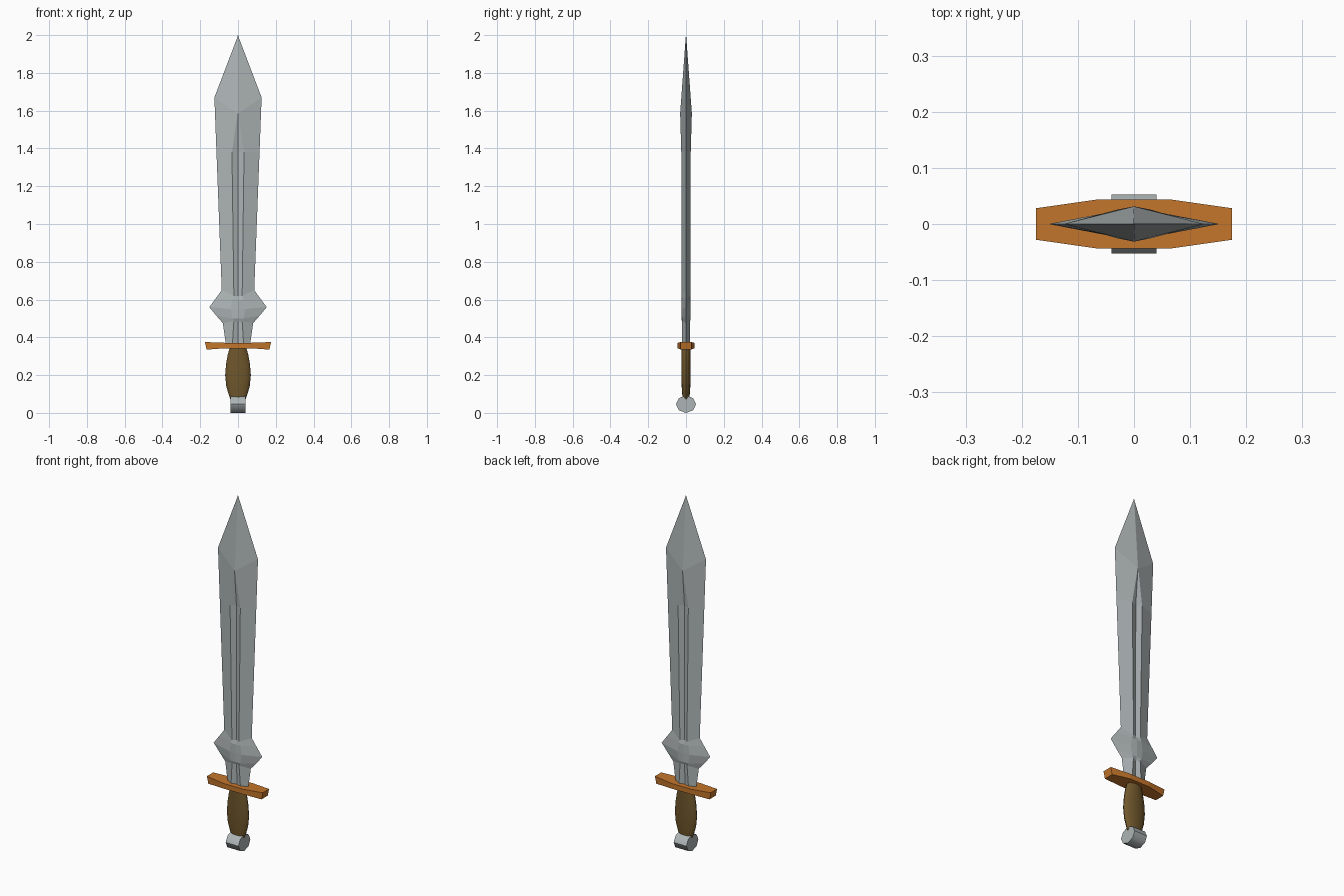
import bpy, bmesh, math
from mathutils import Matrix

cube = bpy.data.objects.get("Cube")
if cube:
    bpy.data.objects.remove(cube, do_unlink=True)


def material(name, colour):
    mat = bpy.data.materials.new(name)
    mat.use_nodes = True
    mat.diffuse_color = (*colour, 1)
    mat.node_tree.nodes["Principled BSDF"].inputs["Base Color"].default_value = (*colour, 1)
    return mat


steel = material("steel", (0.42, 0.46, 0.465))
leather = material("brown grip", (0.16, 0.095, 0.025))
bronze = material("orange bronze", (0.55, 0.18, 0.025))


def finish(bm, name, mat, smooth=None):
    bmesh.ops.remove_doubles(bm, verts=bm.verts, dist=0.0001)
    bmesh.ops.recalc_face_normals(bm, faces=bm.faces)
    mesh = bpy.data.meshes.new(name)
    bm.to_mesh(mesh)
    bm.free()
    mesh.materials.append(mat)
    obj = bpy.data.objects.new(name, mesh)
    bpy.context.collection.objects.link(obj)
    if smooth:
        bpy.ops.object.select_all(action='DESELECT')
        obj.select_set(True)
        bpy.context.view_layer.objects.active = obj
        bpy.ops.object.shade_smooth_by_angle(angle=math.radians(smooth))
    return obj


def loft(rings, name, mat, smooth=None):
    """Skin a stack of closed rings and cap both ends."""
    bm = bmesh.new()
    loops = [[bm.verts.new(p) for p in ring] for ring in rings]
    n = len(loops[0])
    for a, b in zip(loops, loops[1:]):
        for i in range(n):
            j = (i + 1) % n
            bm.faces.new((a[i], a[j], b[j], b[i]))
    bm.faces.new(loops[0])
    bm.faces.new(loops[-1])
    return finish(bm, name, mat, smooth)


# Blade: edge height, edge half width, fuller height, fuller half width, lip depth, floor depth
def blade_ring(ze, w, zf, f, lip, floor):
    return [(w, 0, ze), (f, lip, zf), (0, floor, zf), (-f, lip, zf),
            (-w, 0, ze), (-f, -lip, zf), (0, -floor, zf), (f, -lip, zf)]


blade_rows = [
    (0.36, 0.064, 0.36, 0.03, 0.02, 0.01),
    (0.475, 0.08, 0.485, 0.022, 0.022, 0.012),
    (0.515, 0.115, 0.50, 0.03, 0.022, 0.024),
    (0.56, 0.152, 0.55, 0.038, 0.022, 0.025),
    (0.61, 0.115, 0.60, 0.03, 0.022, 0.024),
    (0.65, 0.086, 0.62, 0.022, 0.023, 0.012),
    (1.38, 0.114, 1.38, 0.032, 0.025, 0.014),
    (1.67, 0.125, 1.585, 0.002, 0.031, 0.031),
    (1.99, 0.003, 1.995, 0.0005, 0.001, 0.001),
    (2.0, 0.0005, 2.0, 0.0002, 0.0002, 0.0003),
]
loft([blade_ring(*r) for r in blade_rows], "blade", steel)

# Guard: bowed plan, slightly flared toward its ends
guard_rows = [(-1, 0.028, 0.335, 0.375), (-0.68, 0.036, 0.339, 0.373),
              (-0.36, 0.044, 0.342, 0.371), (0.36, 0.044, 0.342, 0.371),
              (0.68, 0.036, 0.339, 0.373), (1, 0.028, 0.335, 0.375)]
loft([[(0.166 * s, -y, lo), (0.166 * s, y, lo), (0.175 * s, y, hi), (0.175 * s, -y, hi)]
      for s, y, lo, hi in guard_rows], "guard", bronze)

# Grip: swelling oval handle
grip_rows = [(0.07, 0.04, 0.018), (0.1, 0.05, 0.02), (0.14, 0.062, 0.023),
             (0.2, 0.068, 0.025), (0.26, 0.063, 0.025), (0.31, 0.054, 0.025), (0.35, 0.042, 0.025)]
angles = [math.tau * i / 16 for i in range(16)]
loft([[(rx * math.cos(a), ry * math.sin(a), z) for a in angles]
      for z, rx, ry in grip_rows], "grip", leather, 40)

# Pommel: short drum lying across the handle
bm = bmesh.new()
turn = Matrix.Translation((0, 0, 0.046)) @ Matrix.Rotation(math.pi / 2, 4, 'Y')
bmesh.ops.create_cone(bm, cap_ends=True, segments=8, radius1=0.05, radius2=0.05,
                      depth=0.08, matrix=turn)
bmesh.ops.scale(bm, vec=(1, 1.06, 0.92), space=Matrix.Translation((0, 0, -0.046)), verts=bm.verts)
finish(bm, "pommel", steel, 50)
